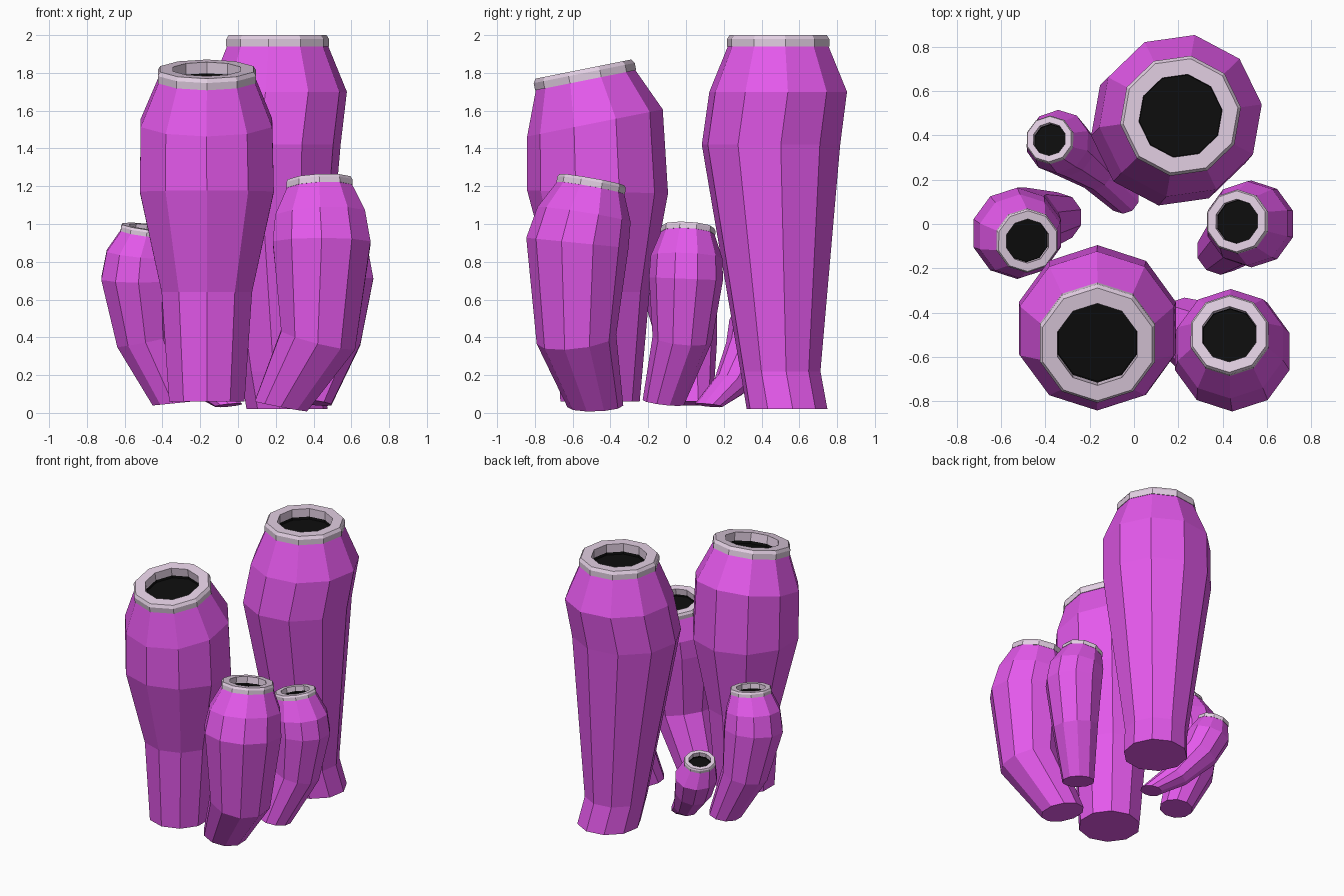
import bpy, math
from mathutils import Vector

if "Cube" in bpy.data.objects:
    bpy.data.objects.remove(bpy.data.objects["Cube"])

SIDES = 10


def material(name, rgb):
    m = bpy.data.materials.new(name)
    m.diffuse_color = (*rgb, 1)
    m.use_nodes = True
    m.node_tree.nodes["Principled BSDF"].inputs["Base Color"].default_value = m.diffuse_color
    return m


PURPLE = material("purple", (0.78, 0.10, 0.84))
PALE = material("pale_lip", (0.76, 0.62, 0.76))
BLACK = material("dark_hole", (0.004, 0.004, 0.004))


def ring(center, normal, radius, phase):
    """Decagon of points facing along the normal."""
    turn = Vector((0, 0, 1)).rotation_difference(normal)
    pts = []
    for i in range(SIDES):
        a = math.radians(phase) + math.tau * i / SIDES
        pts.append(center + turn @ Vector((radius * math.cos(a), radius * math.sin(a), 0)))
    return pts


def loft(name, rings, mat, cap_start=False, cap_end=False):
    """Skin a row of rings with flat quads."""
    verts = [p for r in rings for p in r]
    faces = []
    for k in range(len(rings) - 1):
        for i in range(SIDES):
            j = (i + 1) % SIDES
            a, b = k * SIDES, (k + 1) * SIDES
            faces.append((a + i, a + j, b + j, b + i))
    if cap_start:
        faces.append(tuple(reversed(range(SIDES))))
    if cap_end:
        n = len(verts)
        faces.append(tuple(range(n - SIDES, n)))
    mesh = bpy.data.meshes.new(name)
    mesh.from_pydata(verts, [], faces)
    mesh.materials.append(mat)
    obj = bpy.data.objects.new(name, mesh)
    bpy.context.collection.objects.link(obj)


def tube(name, sections, lip_height, phase=18):
    """sections: (x, y, z, radius, lean_x, lean_y) from foot to lip top."""
    body = []
    for x, y, z, r, lx, ly in sections[:-1]:
        body.append(ring(Vector((x, y, z)), Vector((lx, ly, 1)).normalized(), r, phase))
    x, y, z, r, lx, ly = sections[-1]
    top, n, h = Vector((x, y, z)), Vector((lx, ly, 1)).normalized(), lip_height

    def lip(depth, scale):
        return ring(top - n * depth, n, r * scale, phase)

    # body, capped at the foot
    body.append(lip(h, 0.985))
    loft(name + "_body", body, PURPLE, cap_start=True)
    # bevelled pale lip with a short inner wall
    loft(name + "_lip", [lip(h, 0.985), lip(h, 1.0), lip(h * 0.35, 1.0), lip(0, 0.95),
                         lip(0, 0.69), lip(h, 0.69)], PALE)
    # dark recessed opening
    loft(name + "_hole", [lip(h, 0.69), lip(h * 1.3, 0.68)], BLACK, cap_end=True)


tube("tall_back_tube", [
    (0.26, 0.535, 0.02, 0.217, 0, 0),
    (0.225, 0.50, 0.22, 0.215, 0, 0),
    (0.175, 0.45, 1.42, 0.372, 0, 0),
    (0.21, 0.488, 1.70, 0.370, 0, 0),
    (0.21, 0.488, 2.00, 0.275, 0, 0)], 0.06, phase=8)

tube("tall_front_tube", [
    (-0.165, -0.455, 0.06, 0.21, 0, 0),
    (-0.165, -0.445, 0.64, 0.252, 0, 0),
    (-0.165, -0.468, 1.17, 0.373, 0, 0.02),
    (-0.167, -0.482, 1.535, 0.366, 0, -0.20),
    (-0.165, -0.543, 1.82, 0.273, 0, -0.20)], 0.06)

tube("middle_front_tube", [
    (0.227, -0.48, 0.035, 0.148, 0.19, -0.03),
    (0.425, -0.58, 0.39, 0.212, 0.25, -0.12),
    (0.443, -0.575, 0.90, 0.272, 0, 0.10),
    (0.435, -0.54, 1.05, 0.25, -0.05, 0.16),
    (0.43, -0.497, 1.235, 0.184, -0.05, 0.18)], 0.045)

tube("right_small_tube", [
    (0.39, -0.12, 0.055, 0.11, 0.12, 0.12),
    (0.50, -0.02, 0.39, 0.158, 0.2, 0.1),
    (0.53, 0.0, 0.71, 0.196, 0, 0.04),
    (0.512, 0.003, 0.825, 0.19, -0.12, 0.04),
    (0.463, 0.012, 0.985, 0.145, -0.2, 0.06)], 0.035)

tube("left_small_tube", [
    (-0.345, 0.03, 0.05, 0.113, -0.1, 0),
    (-0.49, 0.005, 0.38, 0.16, -0.2, -0.05),
    (-0.527, -0.042, 0.71, 0.207, 0, -0.1),
    (-0.515, -0.055, 0.84, 0.19, 0.1, -0.1),
    (-0.48, -0.077, 0.985, 0.145, 0.12, -0.12)], 0.035)

tube("tiny_back_tube", [
    (-0.05, 0.12, 0.04, 0.074, -0.1, 0.1),
    (-0.17, 0.235, 0.15, 0.09, -0.6, 0.55),
    (-0.295, 0.335, 0.33, 0.13, -0.45, 0.4),
    (-0.345, 0.372, 0.46, 0.146, -0.2, 0.22),
    (-0.382, 0.383, 0.595, 0.110, -0.17, 0.2)], 0.03)
